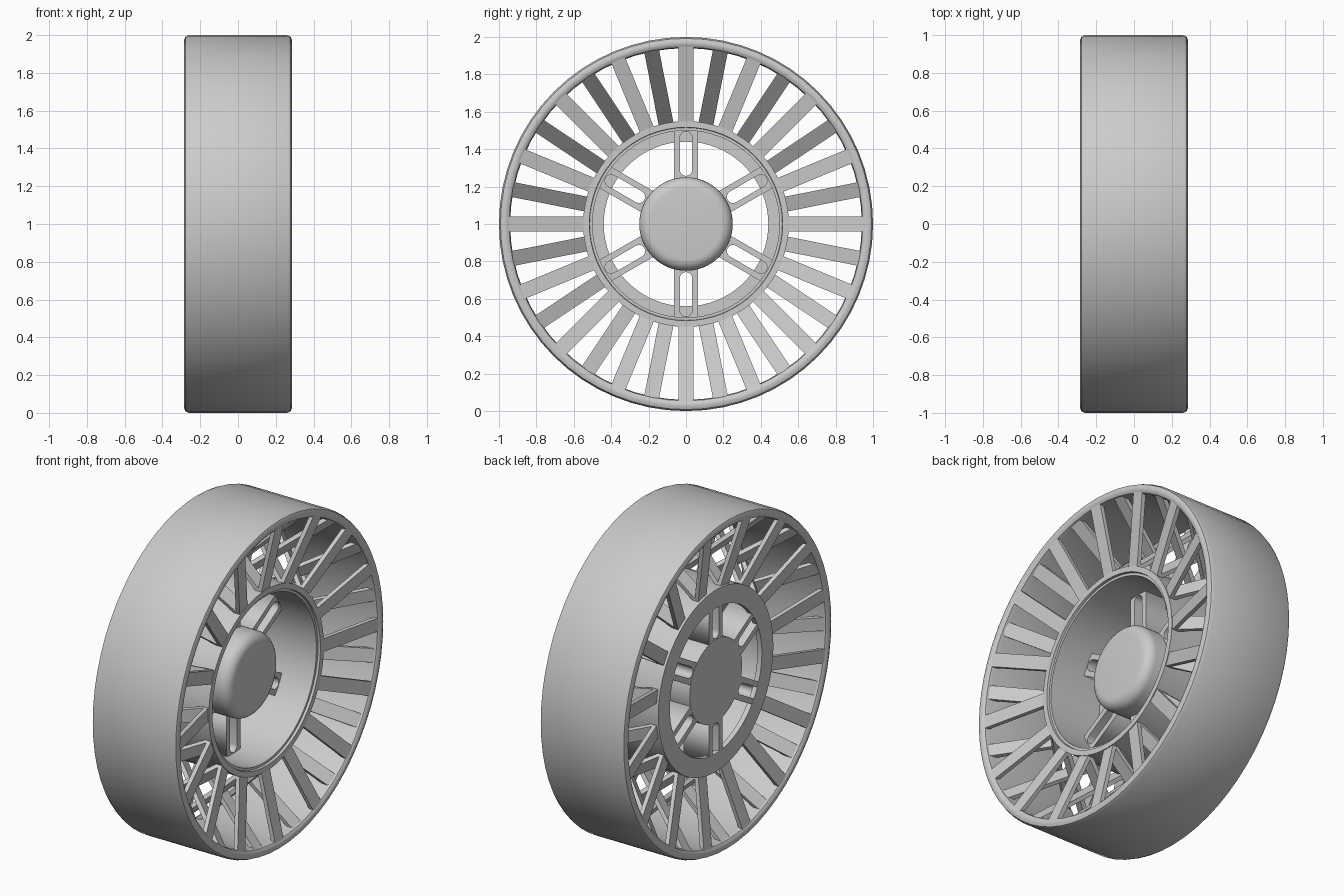
import bpy, bmesh
from math import sin, cos, pi, radians
from mathutils import Matrix, Vector

if "Cube" in bpy.data.objects:
    bpy.data.objects.remove(bpy.data.objects["Cube"])

CENTRE = Vector((0, 0, 1))


def finish(bm, name, smooth=True):
    bmesh.ops.recalc_face_normals(bm, faces=bm.faces)
    me = bpy.data.meshes.new(name)
    bm.to_mesh(me)
    bm.free()
    ob = bpy.data.objects.new(name, me)
    bpy.context.collection.objects.link(ob)
    if smooth:
        bpy.ops.object.select_all(action='DESELECT')
        ob.select_set(True)
        bpy.context.view_layer.objects.active = ob
        bpy.ops.object.shade_smooth_by_angle(angle=radians(35))
    return ob


def lathe(name, profile, n=64, closed=True):
    """Revolve (x, radius) points round the wheel axle."""
    bm = bmesh.new()
    rings = [[bm.verts.new(CENTRE + Vector((x, r * cos(2 * pi * i / n), r * sin(2 * pi * i / n))))
              for i in range(n)] for x, r in profile]
    pairs = list(zip(rings, rings[1:]))
    if closed:
        pairs.append((rings[-1], rings[0]))
    else:
        bm.faces.new(rings[0])
        bm.faces.new(rings[-1])
    for a, b in pairs:
        for i in range(n):
            j = (i + 1) % n
            bm.faces.new((a[i], a[j], b[j], b[i]))
    return finish(bm, name)


# Tread band with rounded shoulders
half = [(0.25, 0.94), (0.273, 0.945), (0.283, 0.957), (0.285, 0.975), (0.278, 0.992), (0.26, 1.0)]
lathe("tread_band", half + [(-x, r) for x, r in reversed(half)])

# Hub drum with stepped front lip and rear flange
lathe("hub_drum", [(-0.2, 0.44), (-0.2, 0.55), (0.19, 0.55), (0.19, 0.517), (0.175, 0.515),
                   (0.175, 0.5), (-0.17, 0.5), (-0.17, 0.44)])

# Centre cap, rounded at the front and flat at the back
cap = [(-0.2, 0.25), (0.05, 0.25)]
cap += [(0.05 + 0.06 * sin(a), 0.19 + 0.06 * cos(a)) for a in [pi / 12 * k for k in range(1, 7)]]
lathe("centre_cap", cap, closed=False)


def add_spoke(bm, ang, outer, inner, width=0.08, thick=0.025):
    """Flat strap between two (x, radius) points."""
    radial = Vector((0, cos(ang), sin(ang)))
    side = Vector((0, -sin(ang), cos(ang))) * width / 2
    p = Vector((outer[0], 0, 0)) + radial * outer[1]
    q = Vector((inner[0], 0, 0)) + radial * inner[1]
    nrm = (q - p).cross(side).normalized() * thick / 2
    ends = [[bm.verts.new(CENTRE + e + s * side + t * nrm)
             for s, t in ((1, 1), (1, -1), (-1, -1), (-1, 1))] for e in (p, q)]
    bm.faces.new(ends[0])
    bm.faces.new(ends[1])
    for i in range(4):
        j = (i + 1) % 4
        bm.faces.new((ends[0][i], ends[0][j], ends[1][j], ends[1][i]))


# Flexible spokes: upright and crossing straps alternate, staggered between the two sides
for side, label in ((1, "right"), (-1, "left")):
    bm = bmesh.new()
    for k in range(32):
        upright = (k % 2 == 0) == (side == 1)
        inner_x = 0.17 if upright else -0.17
        add_spoke(bm, 2 * pi * k / 32, (side * 0.268, 0.965), (side * inner_x, 0.54))
    finish(bm, label + "_tyre_spokes", smooth=False)


def spline(cu, pts):
    sp = cu.splines.new('POLY')
    sp.points.add(len(pts) - 1)
    for p, (x, y) in zip(sp.points, pts):
        p.co = (x, y, 0, 1)
    sp.use_cyclic_u = True


# Six slotted hub bars
FRONT, BACK = -0.03, -0.199
for k in range(6):
    a = radians(30 + 60 * k)
    cu = bpy.data.curves.new("hub_bar", 'CURVE')
    cu.dimensions = '2D'
    cu.fill_mode = 'BOTH'
    cu.extrude = (FRONT - BACK) / 2
    spline(cu, [(0.2, -0.065), (0.508, -0.065), (0.508, 0.065), (0.2, 0.065)])
    arc = [radians(-90 + 22.5 * i) for i in range(9)]
    slot = [(0.462 + 0.033 * cos(t), 0.033 * sin(t)) for t in arc]
    slot += [(0.29 - 0.033 * cos(t), -0.033 * sin(t)) for t in arc]
    spline(cu, slot)
    ob = bpy.data.objects.new("hub_bar_%d" % (k + 1), cu)
    bpy.context.collection.objects.link(ob)
    c, s = cos(a), sin(a)
    ob.matrix_world = Matrix(((0, 0, 1, (FRONT + BACK) / 2), (c, -s, 0, 0), (s, c, 0, 1), (0, 0, 0, 1)))
    bpy.ops.object.select_all(action='DESELECT')
    ob.select_set(True)
    bpy.context.view_layer.objects.active = ob
    bpy.ops.object.convert(target='MESH')
